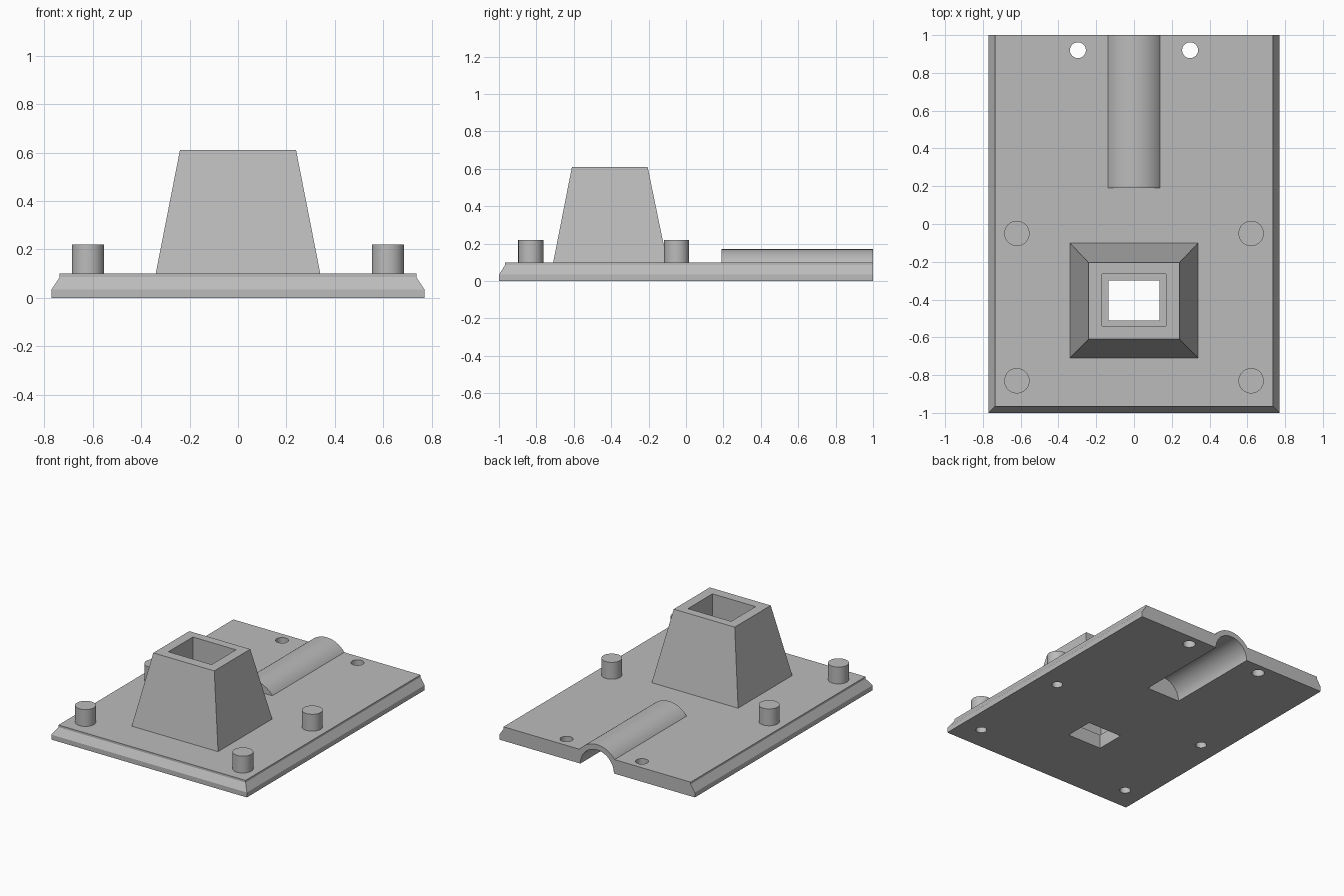
import bpy
import bmesh
import math
from mathutils import Matrix

if "Cube" in bpy.data.objects:
    bpy.data.objects.remove(bpy.data.objects["Cube"], do_unlink=True)

GREY = (0.5, 0.5, 0.5, 1.0)
grey = bpy.data.materials.new("plain grey")
grey.use_nodes = True
grey.diffuse_color = GREY
grey.node_tree.nodes["Principled BSDF"].inputs["Base Color"].default_value = GREY

PLATE_TOP = 0.10
POST_TOP = 0.22
HOPPER_TOP = 0.61


def finish(name, bm):
    bmesh.ops.recalc_face_normals(bm, faces=bm.faces)
    mesh = bpy.data.meshes.new(name)
    bm.to_mesh(mesh)
    bm.free()
    mesh.materials.append(grey)
    obj = bpy.data.objects.new(name, mesh)
    bpy.context.collection.objects.link(obj)
    return obj


def rect_loft(name, rings):
    """Solid through stacked rectangles given as (z, half width, front, back)."""
    bm = bmesh.new()
    loops = [[bm.verts.new(p) for p in
              ((-w, y0, z), (w, y0, z), (w, y1, z), (-w, y1, z))]
             for z, w, y0, y1 in rings]
    bm.faces.new(loops[0])
    bm.faces.new(loops[-1])
    for low, high in zip(loops, loops[1:]):
        for i in range(4):
            j = (i + 1) % 4
            bm.faces.new((low[i], low[j], high[j], high[i]))
    return finish(name, bm)


def cylinder(name, radius, x, y, z0, z1):
    bm = bmesh.new()
    bmesh.ops.create_cone(bm, cap_ends=True, segments=48, radius1=radius,
                          radius2=radius, depth=z1 - z0,
                          matrix=Matrix.Translation((x, y, (z0 + z1) / 2)))
    return finish(name, bm)


def lying_cylinder(name, radius, y0, y1):
    bm = bmesh.new()
    turn = Matrix.Rotation(math.pi / 2, 4, 'X')
    bmesh.ops.create_cone(bm, cap_ends=True, segments=96, radius1=radius,
                          radius2=radius, depth=y1 - y0,
                          matrix=Matrix.Translation((0, (y0 + y1) / 2, 0)) @ turn)
    return finish(name, bm)


def cut(target, *cutters):
    for cutter in cutters:
        cutter.hide_render = True
        mod = target.modifiers.new("cut", 'BOOLEAN')
        mod.operation = 'DIFFERENCE'
        mod.solver = 'EXACT'
        mod.object = cutter
        bpy.context.view_layer.objects.active = target
        bpy.ops.object.modifier_apply(modifier=mod.name)


# Base plate: stepped chamfer on the front and sides, flat at the back
plate = rect_loft("base_plate", [
    (z, 0.77 - inset, -1 + inset, 1)
    for z, inset in ((0, 0), (0.035, 0), (0.085, 0.033), (PLATE_TOP, 0.033))])
parts = [plate]
helpers = []

# Hopper: tapered tower with a straight shaft and a smaller outlet in the plate
hopper = rect_loft("hopper", [(PLATE_TOP, 0.34, -0.71, -0.10),
                              (HOPPER_TOP, 0.24, -0.61, -0.205)])
shaft = rect_loft("shaft_cutter", [(0, 0.17, -0.54, -0.265),
                                   (0.8, 0.17, -0.54, -0.265)])
outlet = rect_loft("outlet_cutter", [(-0.1, 0.135, -0.51, -0.30),
                                     (0.2, 0.135, -0.51, -0.30)])
cut(hopper, shaft)
cut(plate, outlet)
parts.append(hopper)
helpers += [shaft, outlet]

# Rounded ridge over a half-round channel, open at the back
ridge = lying_cylinder("channel_ridge", 0.17, 0.19, 1)
below = rect_loft("ridge_trim_cutter", [(-0.5, 0.5, 0, 1.2),
                                        (PLATE_TOP, 0.5, 0, 1.2)])
channel = lying_cylinder("channel_cutter", 0.132, 0.30, 1.2)
cut(ridge, below, channel)
cut(plate, channel)
parts.append(ridge)
helpers += [below, channel]

for side, x in (("right", -1), ("left", 1)):
    # Screw holes near the back edge
    hole = cylinder("screw_hole_cutter", 0.042, 0.297 * x, 0.92, -0.1, 0.3)
    cut(plate, hole)
    helpers.append(hole)
    # Corner posts with blind bores from below
    for place, y in (("front", -0.83), ("rear", -0.05)):
        post = cylinder(f"{place}_{side}_post", 0.067, 0.62 * x, y,
                        PLATE_TOP, POST_TOP)
        bore = cylinder("bore_cutter", 0.036, 0.62 * x, y, -0.1, 0.18)
        cut(post, bore)
        cut(plate, bore)
        parts.append(post)
        helpers.append(bore)

for helper in helpers:
    bpy.data.objects.remove(helper, do_unlink=True)

# Smooth the round walls, keep edges crisp
bpy.ops.object.select_all(action='DESELECT')
for part in parts:
    part.select_set(True)
bpy.context.view_layer.objects.active = plate
bpy.ops.object.shade_smooth_by_angle(angle=math.radians(25))
